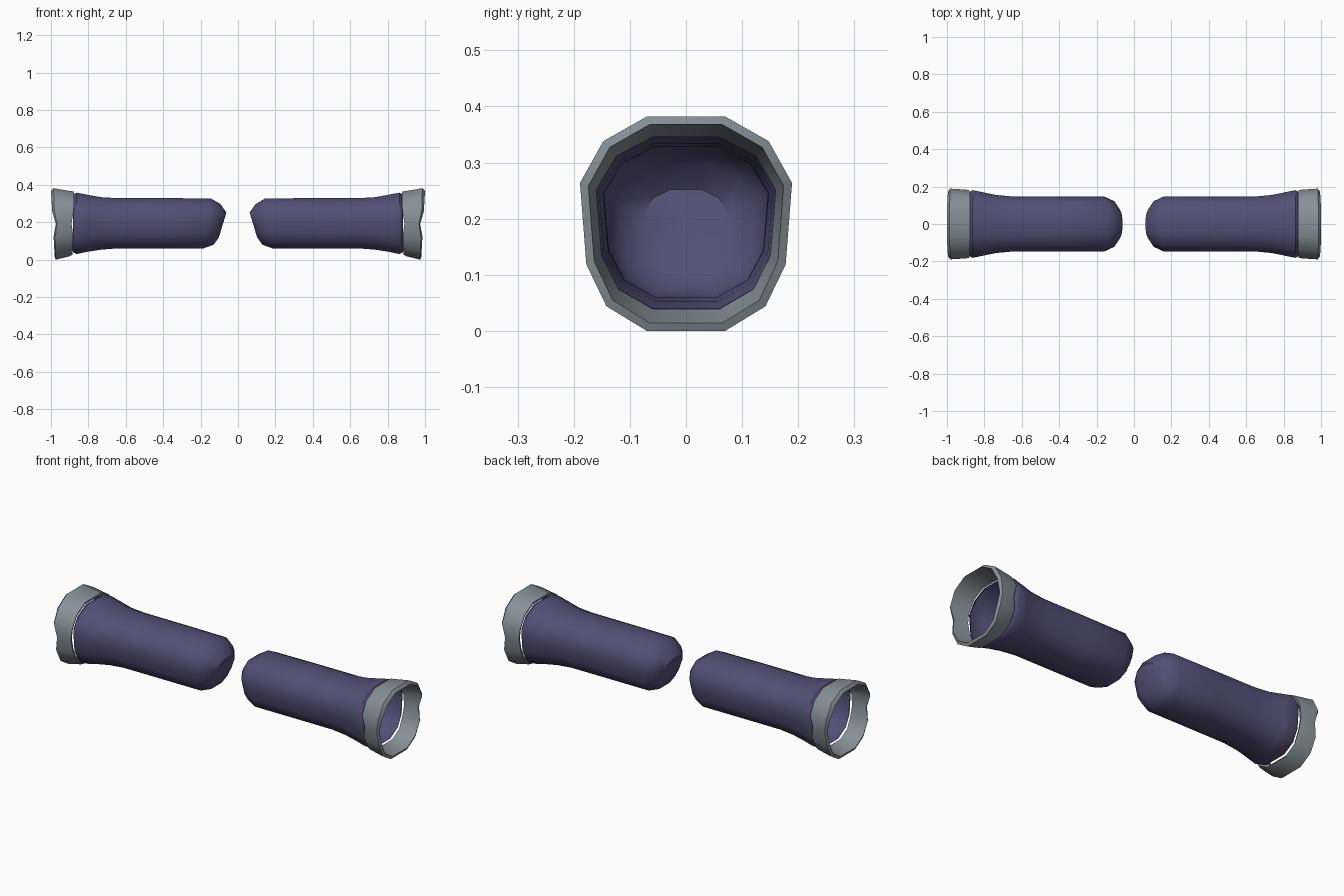
import bpy, bmesh

if "Cube" in bpy.data.objects:
    bpy.data.objects.remove(bpy.data.objects["Cube"])

# Half outline of the rounded cross-section, top to bottom (width, height)
HALF = [(.37, 1), (.78, .77), (1, .38), (.97, 0), (.94, -.38), (.75, -.77), (.37, -1)]
OUTLINE = HALF + [(-w, h) for w, h in reversed(HALF)]


def material(name, color):
    m = bpy.data.materials.new(name)
    m.diffuse_color = (*color, 1)
    m.use_nodes = True
    m.node_tree.nodes["Principled BSDF"].inputs["Base Color"].default_value = m.diffuse_color
    return m


PURPLE = material("purple cloth", (.088, .078, .18))
GREY = material("grey trim", (.235, .28, .31))


def loft(name, rings, side, mat, cap_end=False, loop=False):
    """Join rings of (x, slant, z bottom, z top, half width, side dent)."""
    bm = bmesh.new()
    loops = []
    for x, slant, z0, z1, hw, dent in rings:
        mid, hz = (z0 + z1) / 2, (z1 - z0) / 2
        loops.append([bm.verts.new((side * (x + slant * h - (dent if h == 0 else 0)),
                                    w * hw, mid + h * hz)) for w, h in OUTLINE])
    pairs = list(zip(loops, loops[1:]))
    if loop:
        pairs.append((loops[-1], loops[0]))
    n = len(OUTLINE)
    for a, b in pairs:
        for i in range(n):
            j = (i + 1) % n
            bm.faces.new((a[i], a[j], b[j], b[i]))
    if cap_end:
        bm.faces.new(loops[-1])
    bmesh.ops.recalc_face_normals(bm, faces=bm.faces)
    me = bpy.data.meshes.new(name)
    bm.to_mesh(me)
    bm.free()
    me.materials.append(mat)
    ob = bpy.data.objects.new(name, me)
    bpy.context.collection.objects.link(ob)
    bpy.ops.object.select_all(action='DESELECT')
    ob.select_set(True)
    bpy.context.view_layer.objects.active = ob
    bpy.ops.object.shade_smooth_by_angle(angle=.7)


# Sleeve: turned-in lip, flare, straight tube, slanted rounded end
SLEEVE = [
    (.882, 0, .040, .345, .160, 0),
    (.877, 0, .036, .350, .173, 0),
    (.863, 0, .030, .358, .181, 0),
    (.800, 0, .043, .346, .168, 0),
    (.735, 0, .053, .334, .155, 0),
    (.650, 0, .060, .329, .147, 0),
    (.400, 0, .060, .329, .146, 0),
    (.165, -.020, .060, .327, .146, 0),
    (.112, -.018, .080, .297, .122, 0),
    (.082, -.020, .120, .252, .075, 0),
]

# Cuff: outer wall, bevelled rim, inner wall
CUFF = [
    (.880, -.004, .026, .364, .180, -.010),
    (.900, 0, .018, .367, .184, 0),
    (.980, .006, .000, .382, .189, .012),
    (.990, .010, .014, .368, .174, .016),
    (.890, -.004, .039, .346, .160, -.008),
]

for side, label in ((-1, "left"), (1, "right")):
    loft(label + "_sleeve", SLEEVE, side, PURPLE, cap_end=True)
    loft(label + "_cuff", CUFF, side, GREY, loop=True)
